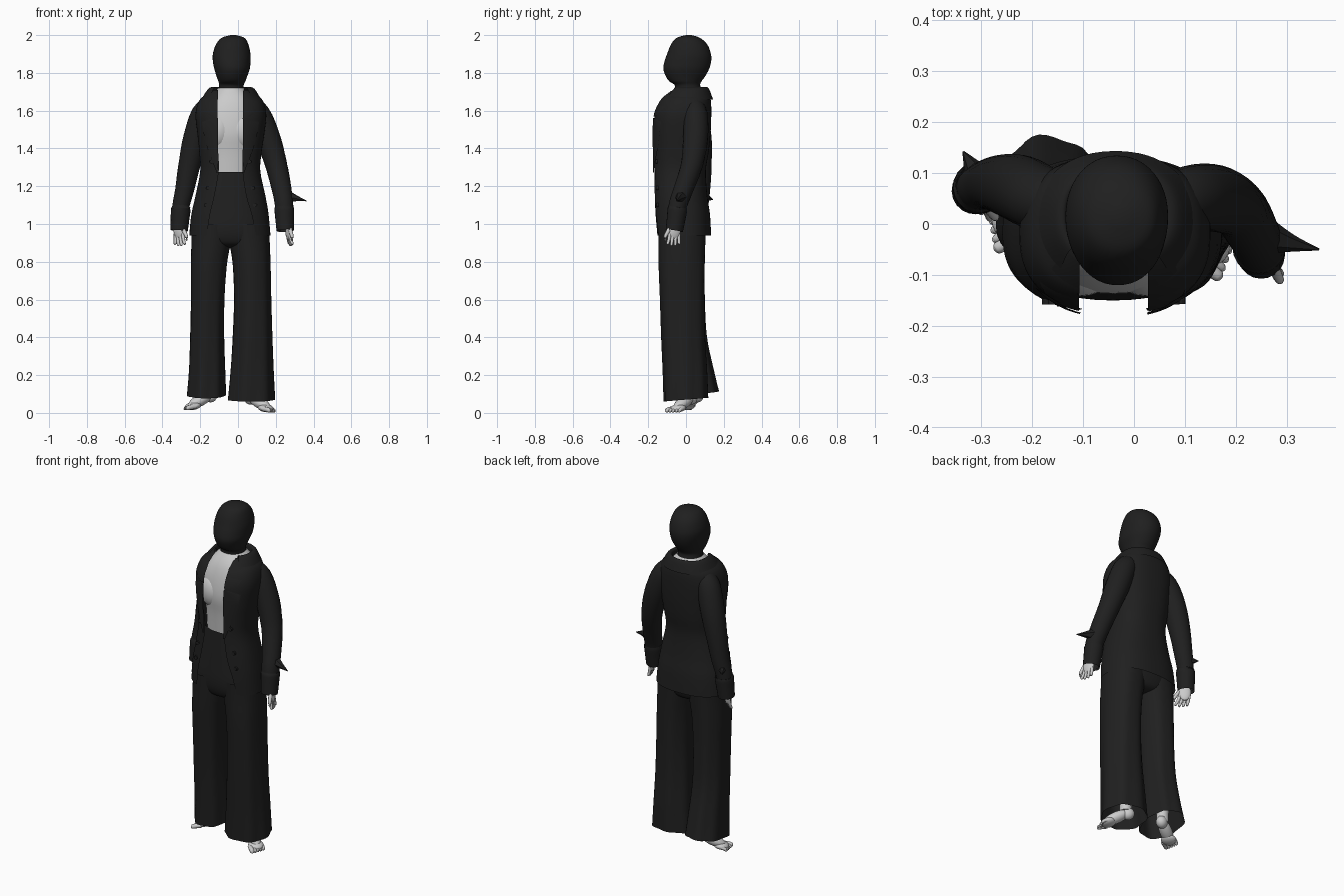
import bpy, bmesh, math
from mathutils import Vector

if "Cube" in bpy.data.objects:
    bpy.data.objects.remove(bpy.data.objects["Cube"])

black = bpy.data.materials.new("black_cloth")
black.diffuse_color = (0.014, 0.014, 0.014, 1)
black.use_nodes = True
black.node_tree.nodes["Principled BSDF"].inputs["Base Color"].default_value = black.diffuse_color


def spline(pts, t):
    """Catmull-Rom through tuples, t in 0..1"""
    f = t * (len(pts) - 1)
    i = min(int(f), len(pts) - 2)
    u = f - i
    a, b, c, d = (pts[max(0, min(len(pts) - 1, i + k))] for k in (-1, 0, 1, 2))
    return [0.5 * (2 * q + (r - p) * u + (2*p - 5*q + 4*r - s) * u*u + (3*q - p - 3*r + s) * u**3)
            for p, q, r, s in zip(a, b, c, d)]


def skin(name, rows, mat=None, closed=True, caps=(False, False)):
    """Mesh from rows of points"""
    bm = bmesh.new()
    vs = [[bm.verts.new(p) for p in row] for row in rows]
    n = len(rows[0])
    for a, b in zip(vs, vs[1:]):
        for k in range(n if closed else n - 1):
            bm.faces.new((a[k], a[(k + 1) % n], b[(k + 1) % n], b[k]))
    for use, row in zip(caps, (vs[0], vs[-1])):
        if use:
            bm.faces.new(row)
    bmesh.ops.recalc_face_normals(bm, faces=bm.faces)
    me = bpy.data.meshes.new(name)
    bm.to_mesh(me)
    bm.free()
    ob = bpy.data.objects.new(name, me)
    bpy.context.collection.objects.link(ob)
    if mat:
        me.materials.append(mat)
    bpy.context.view_layer.objects.active = ob
    bpy.ops.object.select_all(action='DESELECT')
    ob.select_set(True)
    bpy.ops.object.shade_smooth_by_angle(angle=math.radians(50))
    return ob


def spow(v, e):
    return math.copysign(abs(v) ** e, v)


def loft(name, rings, mat=None, caps=(False, False), n=48, sub=4, e=0.9, ripple=0, tilt=0):
    """Horizontal rings (z, xmin, xmax, ymin, ymax[, opening left, opening right])"""
    rows, m = [], (len(rings) - 1) * sub
    is_open = len(rings[0]) > 5
    for i in range(m + 1):
        t = i / m
        r = spline(rings, t)
        z, x0, x1, y0, y1 = r[:5]
        cx, rx, cy, ry = (x0 + x1) / 2, (x1 - x0) / 2, (y0 + y1) / 2, (y1 - y0) / 2
        a0, a1 = 0, 2 * math.pi
        if is_open:
            a0 = math.asin(spow(max(-1, min(1, (r[6] - cx) / rx)), 1 / e))
            a1 += math.asin(spow(max(-1, min(1, (r[5] - cx) / rx)), 1 / e))
        row = []
        for k in range(n):
            a = a0 + (a1 - a0) * k / (n - 1 if is_open else n)
            g = 1 + ripple * t * math.cos(7 * a + 2 * t)
            row.append((cx + g * rx * spow(math.sin(a), e), cy - g * ry * spow(math.cos(a), e),
                        z - tilt * t**4 * math.cos(a)))
        rows.append(row)
    return skin(name, rows, mat, not is_open, caps)


def tube(name, path, mat=None, n=20, sub=4, caps=(True, True)):
    """Round tube along (x, y, z, radius) points"""
    rows, m = [], (len(path) - 1) * sub
    for i in range(m + 1):
        p = spline(path, i / m)
        d = Vector(spline(path, min(1, i / m + .01))[:3]) - Vector(spline(path, max(0, i / m - .01))[:3])
        q = d.to_track_quat('Z', 'Y')
        rows.append([Vector(p[:3]) + q @ Vector((math.cos(2*math.pi*k/n), math.sin(2*math.pi*k/n), 0)) * p[3]
                     for k in range(n)])
    return skin(name, rows, mat, True, caps)


def ball(name, loc, size, rot=(0, 0, 0)):
    bpy.ops.mesh.primitive_uv_sphere_add(segments=24, ring_count=14, radius=1, location=loc, rotation=rot)
    ob = bpy.context.object
    ob.name, ob.scale = name, size
    bpy.ops.object.shade_smooth()


# Hooded head and neck
loft("hooded_head", [(2.0, -.04, -.01, 0, .03), (1.985, -.088, .035, -.05, .075), (1.95, -.117, .055, -.08, .113),
     (1.90, -.133, .066, -.10, .132), (1.86, -.133, .066, -.114, .133), (1.82, -.125, .062, -.12, .122),
     (1.78, -.113, .048, -.106, .10), (1.755, -.104, .039, -.088, .082), (1.735, -.10, .03, -.06, .075),
     (1.70, -.105, .03, -.06, .085)], black, (True, True), e=.95)

# Bare torso
loft("torso", [(1.72, -.105, .03, -.06, .08), (1.66, -.16, .09, -.10, .11), (1.58, -.20, .12, -.125, .115),
     (1.48, -.19, .11, -.137, .105), (1.38, -.175, .095, -.125, .095), (1.26, -.17, .09, -.115, .085)])
for s in (-1, 1):
    ball("bust", (-.04 + s * .066, -.082, 1.49), (.075, .06, .095))

# Trousers
loft("trouser_waist", [(1.275, -.175, .10, -.128, .09), (1.1, -.225, .145, -.143, .108),
     (.99, -.245, .163, -.15, .11), (.92, -.235, .155, -.14, .098), (.885, -.16, .08, -.11, .075),
     (.87, -.06, -.03, -.02, .01)], black, (False, True))
loft("trouser_leg_left", [(1.0, -.246, -.03, -.148, .107), (.9, -.247, -.04, -.145, .103), (.78, -.25, -.06, -.142, .10),
     (.6, -.25, -.073, -.13, .10), (.4, -.255, -.075, -.115, .11), (.22, -.262, -.07, -.105, .145),
     (.095, -.272, -.066, -.10, .172)], black, ripple=.035, tilt=.018)
loft("trouser_leg_right", [(1.0, -.055, .164, -.148, .107), (.9, -.045, .168, -.145, .103), (.78, -.028, .172, -.144, .10),
     (.6, -.022, .175, -.137, .098), (.4, -.03, .18, -.13, .10), (.22, -.042, .186, -.122, .11),
     (.07, -.055, .193, -.118, .115)], black, ripple=.035, tilt=.01)

# Open jacket
jacket = [(1.71, -.135, .06, -.08, .105, -.105, .028), (1.685, -.172, .098, -.11, .122, -.108, .028),
          (1.65, -.207, .133, -.145, .132, -.11, .028), (1.58, -.225, .15, -.17, .134, -.11, .027),
          (1.48, -.215, .14, -.175, .13, -.108, .026), (1.38, -.205, .125, -.174, .12, -.105, .025),
          (1.28, -.20, .118, -.172, .105, -.102, .024), (1.15, -.225, .145, -.174, .113, -.125, .043),
          (1.05, -.247, .162, -.174, .127, -.148, .072), (.94, -.258, .172, -.168, .133, -.165, .095)]
loft("jacket_body", jacket, black, n=60, e=.82)


def jacket_y(x, z):
    """Front surface of the jacket"""
    for a, b in zip(jacket, jacket[1:]):
        if z >= b[0]:
            break
    u = (a[0] - z) / (a[0] - b[0])
    x0, x1, y0, y1 = (p + (q - p) * u for p, q in zip(a[1:5], b[1:5]))
    s = max(-1, min(1, (x - (x0 + x1) / 2) / ((x1 - x0) / 2)))
    c = (1 - abs(s) ** 2.44) ** .41
    return (y0 + y1) / 2 - (y1 - y0) / 2 * c


def patch(name, spans, side, off=.006):
    """Cloth piece lying on the jacket front: (z, inner, outer) distances from centre line"""
    rows = []
    for z, a, b in spans:
        xs = [-.04 + side * (a + (b - a) * k / 8) for k in range(9)]
        rows.append([(x, jacket_y(x, z) - off, z) for x in xs])
    skin(name, rows, black, False)


# Collar, lapels and buttons
loft("collar_back", [(1.69, -.13, .058, -.07, .10, -.11, .03), (1.722, -.135, .062, -.075, .107, -.115, .035),
     (1.715, -.158, .088, -.09, .122, -.13, .05), (1.66, -.195, .122, -.14, .143, -.15, .075)], black)
for s in (-1, 1):
    patch("collar_front", [(1.705, .067, .10), (1.67, .067, .14), (1.62, .068, .147), (1.59, .068, .135),
                           (1.57, .068, .10)], s)
    patch("lapel", [(1.56, .065, .09), (1.54, .066, .152), (1.48, .066, .142), (1.40, .066, .122),
                    (1.33, .066, .095), (1.27, .064, .072)], s, .008)
    for z, d in ((1.33, .10), (1.19, .118), (1.10, .13)):
        x = -.04 + s * d
        bpy.ops.mesh.primitive_cylinder_add(vertices=16, radius=.011, depth=.012,
                                            location=(x, jacket_y(x, z) - .003, z), rotation=(math.pi / 2, 0, 0))
        bpy.context.object.name = "button"
        bpy.context.object.data.materials.append(black)

# Sleeves and turned cuffs
sleeves = {
    "left": [(-.13, .03, 1.635, .052), (-.183, .05, 1.58, .065), (-.225, .07, 1.45, .066), (-.258, .078, 1.31, .058),
             (-.283, .078, 1.18, .05), (-.303, .072, 1.09, .045), (-.312, .065, .98, .040)],
    "right": [(.055, .03, 1.635, .052), (.108, .05, 1.58, .064), (.16, .05, 1.45, .066), (.203, .03, 1.31, .058),
              (.232, -.015, 1.18, .052), (.245, -.045, 1.09, .048), (.25, -.062, .97, .040)]}
for side, path in sleeves.items():
    tube("sleeve_" + side, path, black, caps=(True, False))
    x, y, z, r = path[-1]
    u, v = path[-2][:2]
    tube("cuff_" + side, [(u, v, 1.09, .044), (u, v, 1.08, .052), ((u + x) / 2, (v + y) / 2, 1.02, .049),
                          (x, y, .965, .046)], black, caps=(False, False))
tube("cuff_tab_right", [(.262, -.025, 1.145, .036), (.31, -.038, 1.135, .017), (.363, -.05, 1.122, .002)], black, n=6)
tube("cuff_tab_left", [(-.31, .10, 1.14, .025), (-.335, .142, 1.13, .002)], black, n=6)

# Hands: palm, four fingers, thumb
for side, c, w, f in (("left", (-.312, .055), Vector((.8, -.6, 0)), Vector((.004, -.025, 0))),
                      ("right", (.268, -.062), Vector((.25, -.97, 0)), Vector((.012, -.005, 0)))):
    o = Vector((c[0], c[1], 0))
    ball("palm_" + side, o + Vector((0, 0, .965)), (.034, .016, .05), (0, 0, math.atan2(w.y, w.x)))
    for k in range(4):
        p = o + w * (k - 1.5) * .016
        q = o + w * (k - 1.5) * .021 + f
        m = (p + q) / 2
        tip = .882 + .006 * abs(k - 1.5)
        tube("finger_" + side, [(p.x, p.y, .95, .009), (m.x, m.y, .915, .0085), (q.x, q.y, tip + .004, .007),
                                (q.x, q.y, tip, .002)], n=10)
    p, q = o + w * .025, o + w * .046 + f * .5
    tube("thumb_" + side, [(p.x, p.y, .975, .011), (q.x, q.y, .935, .009), (q.x, q.y, .91, .003)], n=10)

# Bare feet with raised heels: ankle, heel, arch and five toes
for side, heel, d, big, z in (("left", (-.155, .055), Vector((-.87, -.49, 0)), 1, .012),
                              ("right", (.075, .02), Vector((.76, -.65, 0)), -1, 0)):
    h, w = Vector((*heel, 0)), Vector((-d.y, d.x, 0)) * big
    yaw = math.atan2(d.y, d.x)
    tube("ankle_" + side, [(h.x, h.y, .35, .048), (h.x, h.y, .16, .034), (h.x, h.y, .09, .034)])
    ball("heel_" + side, h - d * .012 + Vector((0, 0, z + .078)), (.036, .031, .034), (0, .4, yaw))
    ball("arch_" + side, h + d * .05 + Vector((0, 0, z + .056)), (.08, .035, .031), (0, .45, yaw))
    ball("ball_of_foot_" + side, h + d * .095 + Vector((0, 0, z + .025)), (.042, .042, .021), (0, .15, yaw))
    for k in range(5):
        r = .013 if k == 0 else .0095
        a = h + d * .10 + w * (.034 - k * .017)
        b = a + d * (.05 - .006 * k)
        tube("toe_" + side, [(a.x, a.y, z + .022, r), (*(a.lerp(b, .6)).xy, z + .018, r), (b.x, b.y, z + r, r * .85),
                             (*(b + d * .006).xy, z + r, r * .3)], n=10)
